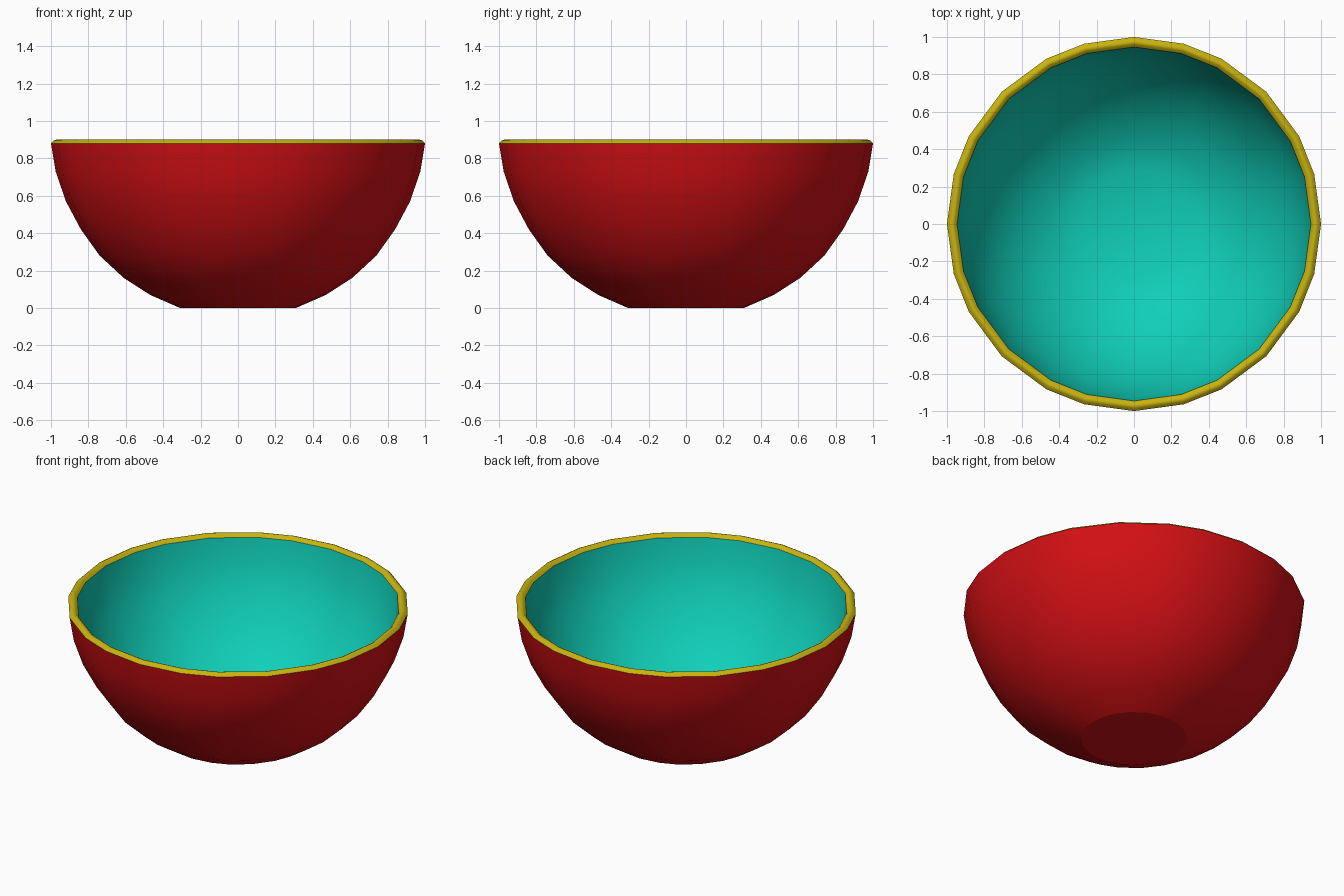
import bpy, bmesh
from math import radians, sin, cos

if "Cube" in bpy.data.objects:
    bpy.data.objects.remove(bpy.data.objects["Cube"])

# Uneven 24-sided ring, repeated in each quarter
ANGLES = [radians(q * 90 + a) for q in range(4) for a in (0, 15.5, 28, 45, 62, 74.5)]


def lathe(name, profile, color, cap=False, smooth=30):
    """Revolve (radius, z) points, listed so that faces point outward."""
    bm = bmesh.new()
    rings = [[bm.verts.new((r * cos(a), r * sin(a), z)) for a in ANGLES]
             for r, z in profile]
    n = len(ANGLES)
    for lo, hi in zip(rings, rings[1:]):
        for i in range(n):
            j = (i + 1) % n
            bm.faces.new((lo[i], lo[j], hi[j], hi[i]))
    if cap == "start":
        bm.faces.new(rings[0][::-1])
    elif cap == "end":
        bm.faces.new(rings[-1])
    mesh = bpy.data.meshes.new(name)
    bm.to_mesh(mesh)
    bm.free()
    ob = bpy.data.objects.new(name, mesh)
    bpy.context.collection.objects.link(ob)
    mat = bpy.data.materials.new(name + "_color")
    mat.diffuse_color = color
    mat.use_nodes = True
    mat.node_tree.nodes["Principled BSDF"].inputs["Base Color"].default_value = mat.diffuse_color
    mesh.materials.append(mat)
    bpy.ops.object.select_all(action='DESELECT')
    ob.select_set(True)
    bpy.context.view_layer.objects.active = ob
    bpy.ops.object.shade_smooth_by_angle(angle=radians(smooth))
    return ob


# Outer wall with flat foot
outer = [(0.31, 0), (0.47, 0.07), (0.61, 0.16), (0.74, 0.28),
         (0.84, 0.42), (0.92, 0.57), (0.975, 0.73), (1.0, 0.88)]
lathe("bowl_outside", outer, (0.65, 0.005, 0.007, 1), cap="start", smooth=20)

# Rounded lip
lip = [(1.0, 0.88), (0.985, 0.895), (0.973, 0.9), (0.961, 0.895), (0.946, 0.88)]
lathe("rim", lip, (0.58, 0.45, 0.005, 1), smooth=60)

# Inner wall and floor
inner = [(0.946, 0.88), (0.925, 0.74), (0.873, 0.59), (0.797, 0.445),
         (0.702, 0.315), (0.579, 0.2), (0.446, 0.115), (0.295, 0.05)]
lathe("bowl_inside", inner, (0.005, 0.62, 0.48, 1), cap="end", smooth=40)
